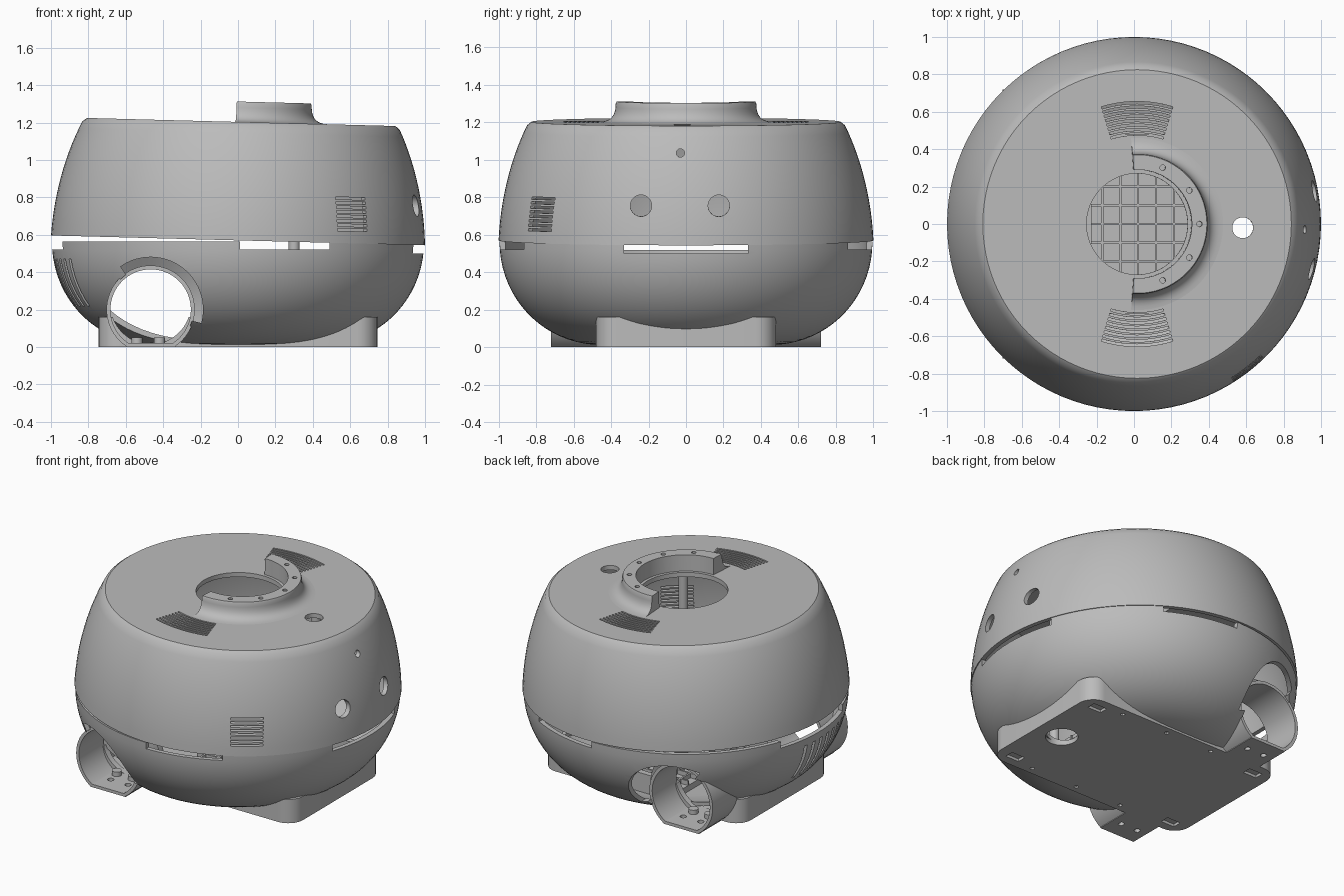
import bpy, bmesh, math
from mathutils import Matrix, Vector
from mathutils.geometry import interpolate_bezier

if "Cube" in bpy.data.objects:
    bpy.data.objects.remove(bpy.data.objects["Cube"])

grey = bpy.data.materials.new("plain grey")
grey.use_nodes = True
grey.diffuse_color = (0.5, 0.5, 0.5, 1)
grey.node_tree.nodes["Principled BSDF"].inputs["Base Color"].default_value = (0.5, 0.5, 0.5, 1)

parts = []
I = Matrix.Identity(4)


def finish(name, bm, matrix=I):
    bm.transform(matrix)
    bmesh.ops.recalc_face_normals(bm, faces=bm.faces)
    mesh = bpy.data.meshes.new(name)
    bm.to_mesh(mesh)
    bm.free()
    mesh.materials.append(grey)
    ob = bpy.data.objects.new(name, mesh)
    bpy.context.scene.collection.objects.link(ob)
    parts.append(ob)
    return ob


def lathe(name, profile, a0=0, a1=360, segs=96, matrix=I):
    """Turn a closed (radius, height) outline about z."""
    bm = bmesh.new()
    full = a1 - a0 == 360
    rings = []
    for i in range(segs if full else segs + 1):
        a = math.radians(a0 + (a1 - a0) * i / segs)
        rings.append([bm.verts.new((r * math.cos(a), r * math.sin(a), z)) for r, z in profile])
    n = len(profile)
    for i in range(segs):
        p, q = rings[i], rings[(i + 1) % len(rings)]
        for j in range(n):
            k = (j + 1) % n
            bm.faces.new((p[j], q[j], q[k], p[k]))
    if not full:
        bm.faces.new(rings[0])
        bm.faces.new(rings[-1])
    return finish(name, bm, matrix)


def box(name, x, y, z, corner=0, matrix=I):
    bm = bmesh.new()
    bmesh.ops.create_cube(bm, size=1)
    size = Vector((x[1] - x[0], y[1] - y[0], z[1] - z[0]))
    mid = Vector((x[0] + x[1], y[0] + y[1], z[0] + z[1])) / 2
    bm.transform(Matrix.Translation(mid) @ Matrix.Diagonal((*size, 1)))
    if corner:
        up = [e for e in bm.edges if abs(e.verts[0].co.z - e.verts[1].co.z) > 1e-4]
        bmesh.ops.bevel(bm, geom=up, offset=corner, segments=8, profile=0.5, affect='EDGES')
    return finish(name, bm, matrix)


def rod(name, pos, radius, length, axis='Z', segs=32):
    bm = bmesh.new()
    bmesh.ops.create_cone(bm, cap_ends=True, segments=segs, radius1=radius, radius2=radius, depth=length)
    turn = {'Z': I, 'X': Matrix.Rotation(math.pi / 2, 4, 'Y'), 'Y': Matrix.Rotation(math.pi / 2, 4, 'X')}
    return finish(name, bm, Matrix.Translation(pos) @ turn[axis])


def cut(target, cutters):
    """Subtract separate cutters from the target in one boolean."""
    bm = bmesh.new()
    for c in cutters:
        bm.from_mesh(c.data)
        parts.remove(c)
        bpy.data.objects.remove(c)
    tool = finish("cutter", bm)
    tool.hide_render = True
    mod = target.modifiers.new("cut", 'BOOLEAN')
    mod.operation, mod.solver, mod.object = 'DIFFERENCE', 'EXACT', tool
    graph = bpy.context.evaluated_depsgraph_get()
    graph.update()
    mesh = bpy.data.meshes.new_from_object(target.evaluated_get(graph))
    target.modifiers.clear()
    target.data = mesh
    parts.remove(tool)
    bpy.data.objects.remove(tool)


def curve(pts, n=14):
    v = [Vector((r, 0, z)) for r, z in pts]
    return [(p.x, p.z) for p in interpolate_bezier(*v, n)]


def turned(deg):
    return Matrix.Rotation(math.radians(deg), 4, 'Z')


tilt = Matrix.Translation((0, 0, 0.57)) @ Matrix.Rotation(math.radians(1.5), 4, 'Y') @ Matrix.Translation((0, 0, -0.57))
wall = 0.03

# Upper shell: turned wall with a flat, open top
side = curve([(1, 0.57), (0.99, 0.8), (0.93, 1.02), (0.848, 1.185)])
upper = lathe("upper_shell", side + [(0.825, 1.203), (0.27, 1.203), (0.27, 1.173), (0.81, 1.173)]
              + [(r - wall, z) for r, z in reversed(side[:-1])])
holes = [rod("eye", (0.95, y, 0.78), 0.057, 0.3, 'X') for y in (-0.24, 0.175)]
holes.append(rod("nose", (0.9, -0.03, 1.06), 0.022, 0.3, 'X'))
holes.append(rod("top_port", (0.565, -0.02, 1.2), 0.056, 0.2))
for i in range(8):
    z = 0.635 + 0.024 * i
    holes.append(box("slat", (0.85, 1.1), (-0.1, 0.1), (z, z + 0.013), 0, turned(-52)))
    r = 0.475 + 0.024 * i
    for a in (-90, 90):
        holes.append(lathe("arc", [(r, 1.1), (r + 0.012, 1.1), (r + 0.012, 1.3), (r, 1.3)], a - 17, a + 17, 12))
cut(upper, holes)
upper.data.transform(tilt)

# Raised half collar around the top opening
flare = curve([(0.375, 1.3), (0.375, 1.235), (0.4, 1.205), (0.46, 1.203)], 10)
collar = lathe("top_collar", [(0.29, 1.17), (0.29, 1.312), (0.37, 1.312)] + flare + [(0.46, 1.18)], -94, 94, 64)
cut(collar, [rod("screw", (0.33 * math.cos(a), 0.33 * math.sin(a), 1.3), 0.015, 0.1, 'Z', 12)
             for a in (math.radians(d) for d in (-66, -33, 0, 33, 66))])
collar.data.transform(tilt)

# Lower shell: hollow bowl with rim slots and vents
bowl = curve([(0.995, 0.565), (0.995, 0.25), (0.75, 0.012), (0.45, 0.012)], 20)
lower = lathe("lower_shell", bowl + [(0.02, 0.012), (0.02, 0.03), (0.45, 0.03)]
              + [(r - wall, z + 0.018 * (1 - z / 0.565)) for r, z in reversed(bowl[:-1])])
slots = [box("mouth", (0.7, 1.1), (-0.33, 0.33), (0.5, 0.7)),
         box("back_slot", (-1.1, -0.7), (-0.33, 0.33), (0.52, 0.7)),
         box("front_slot", (0.01, 0.49), (-1.1, -0.7), (0.522, 0.7)),
         box("rear_slot", (0.01, 0.49), (0.7, 1.1), (0.522, 0.7)),
         rod("floor_port", (0.56, -0.02, 0), 0.1, 0.3)]
slots += [box("vent", (0.7, 1.1), (-0.013, 0.013), (0.22, 0.47), 0, turned(173 + 4.5 * i)) for i in range(8)]
cut(lower, slots)

# Base block: rounded, hollow tray that blends into the bowl
base = box("base_tray", (-0.745, 0.745), (-0.48, 0.48), (0, 0.16), 0.11)
cut(base, [box("hollow", (-0.7, 0.7), (-0.44, 0.44), (0.025, 0.3), 0.08)])
pits = [rod("floor_port", (0.56, -0.02, 0), 0.1, 0.3)]
for x in (-0.62, 0.62):
    for y in (-0.39, 0.39):
        pits.append(box("pocket", (x - 0.05, x + 0.05), (y - 0.03, y + 0.03), (-0.05, 0.018)))
for x in (-0.25, 0.1, 0.45):
    for y in (-0.43, 0.43):
        pits.append(rod("screw", (x, y, 0), 0.014, 0.03, 'Z', 12))
cut(base, pits)

# Side tubes: one at the front, one mirrored at the rear
cx, cz = -0.467, 0.2
for label, s in (("front", 1), ("rear", -1)):
    place = Matrix.Diagonal((1, s, 1, 1)) @ Matrix.Translation((cx, 0, cz)) @ Matrix.Rotation(math.pi / 2, 4, 'X')
    cut(lower, [rod("bore", (cx, -0.75 * s, cz), 0.228, 0.6, 'Y', 64)])
    cut(lower, [lathe("recess", [(0.2, 0.56), (0.28, 0.56), (0.28, 1.1), (0.2, 1.1)], -15, 125, 40, place)])
    cut(base, [rod("bore", (cx, -0.5 * s, cz + 0.03), 0.215, 0.3, 'Y', 64)])
    tube = lathe(label + "_tube", [(0.215, 0.46), (0.236, 0.46), (0.236, 0.72), (0.215, 0.72)], 0, 360, 64, place)
    cut(tube, [box("trim", (-1, 0), (-1, 1), (-0.3, 0.0))])
    lathe(label + "_tube_collar", [(0.225, 0.56), (0.285, 0.56), (0.285, 0.64), (0.225, 0.6)], -15, 125, 40, place)
    y = sorted((-0.42 * s, -0.72 * s))
    foot = box(label + "_tube_floor", (-0.6, -0.335), y, (0, 0.02))
    cut(foot, [rod("screw", (x, -0.6 * s, 0), 0.02, 0.1, 'Z', 16) for x in (-0.53, -0.4)])
    for x in (-0.54, -0.42):
        rod(label + "_tube_boss", (x, -0.52 * s, 0.035), 0.03, 0.03)

# Inner deck with a lattice of ribs, and two posts
box("inner_deck", (-0.23, 0.42), (-0.36, 0.36), (0.03, 0.07))
for i in range(-3, 4):
    box("deck_rib", (-0.23, 0.42), (0.1 * i - 0.006, 0.1 * i + 0.006), (0.07, 0.1))
for i in range(7):
    x = -0.17 + 0.096 * i
    box("deck_rib", (x - 0.006, x + 0.006), (-0.36, 0.36), (0.07, 0.1))
for y in (-0.4, 0.4):
    rod("inner_post", (0.3, y, 0.6), 0.03, 1.16)

# Smooth shading with crisp edges
bpy.ops.object.select_all(action='DESELECT')
for ob in parts:
    ob.select_set(True)
bpy.context.view_layer.objects.active = upper
bpy.ops.object.shade_smooth_by_angle(angle=math.radians(30))
